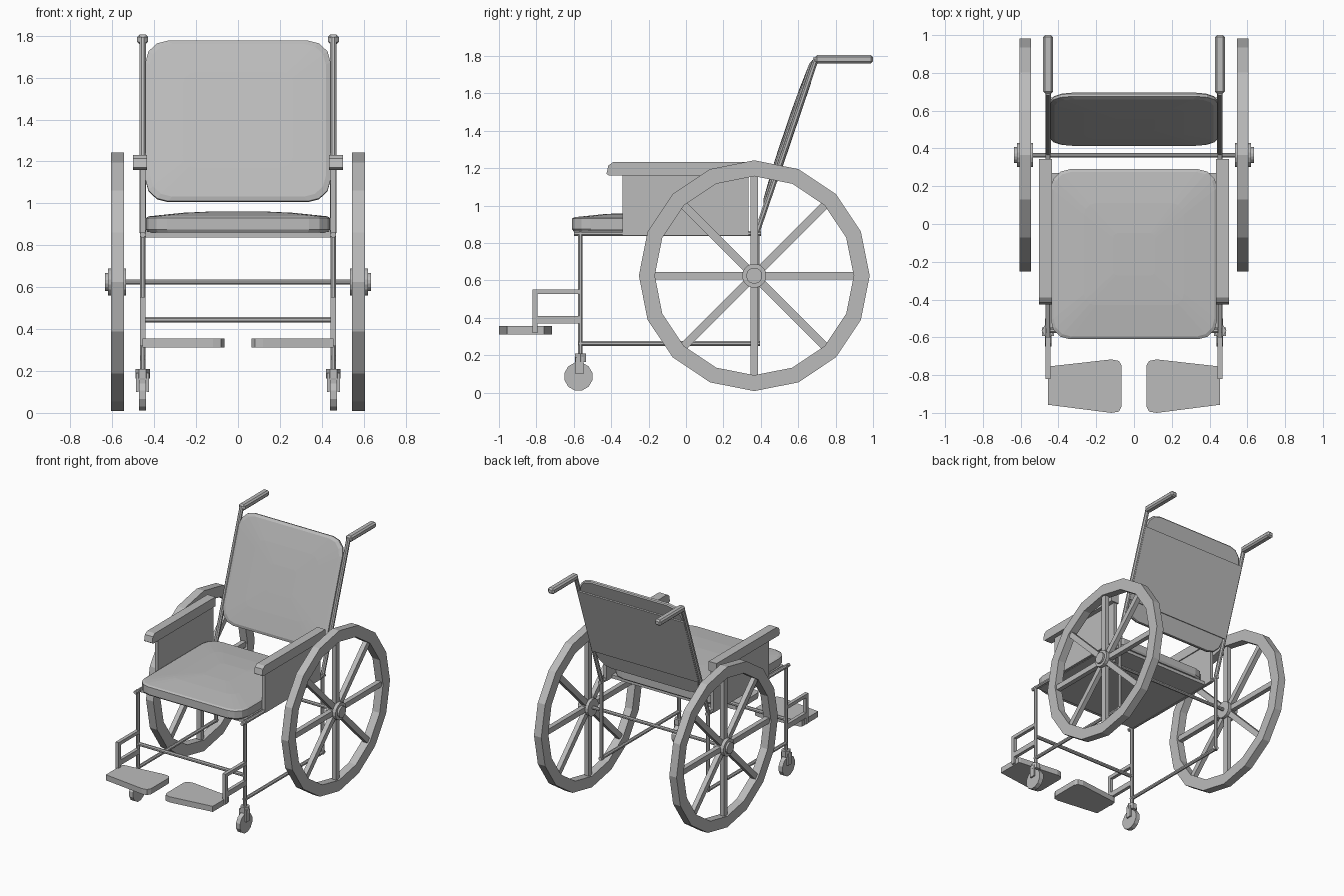
import bpy, bmesh, math
from mathutils import Vector, Matrix

if "Cube" in bpy.data.objects:
    bpy.data.objects.remove(bpy.data.objects["Cube"], do_unlink=True)

grey = bpy.data.materials.new("plain_grey")
grey.use_nodes = True
SHADE = (0.5, 0.5, 0.5, 1)
grey.diffuse_color = SHADE
grey.node_tree.nodes["Principled BSDF"].inputs["Base Color"].default_value = SHADE


def finish(bm, name):
    bmesh.ops.recalc_face_normals(bm, faces=bm.faces)
    mesh = bpy.data.meshes.new(name)
    bm.to_mesh(mesh)
    bm.free()
    mesh.materials.append(grey)
    ob = bpy.data.objects.new(name, mesh)
    bpy.context.scene.collection.objects.link(ob)
    return ob


def box(name, lo, hi, bevel=0):
    bm = bmesh.new()
    lo, hi = Vector(lo), Vector(hi)
    size = [abs(c) for c in hi - lo]
    bmesh.ops.create_cube(bm, size=1, matrix=Matrix.Translation((lo + hi) / 2) @ Matrix.Diagonal((*size, 1)))
    if bevel:
        bmesh.ops.bevel(bm, geom=bm.edges[:], offset=bevel, segments=1, affect='EDGES')
    return finish(bm, name)


def rod(name, a, b, r=0.014, sides=8):
    a, b = Vector(a), Vector(b)
    d = b - a
    turn = d.to_track_quat('Z', 'Y').to_matrix().to_4x4()
    spin = Matrix.Rotation(math.pi / sides, 4, 'Z')
    bm = bmesh.new()
    bmesh.ops.create_cone(bm, cap_ends=True, segments=sides, radius1=r, radius2=r, depth=d.length,
                          matrix=Matrix.Translation((a + b) / 2) @ turn @ spin)
    return finish(bm, name)


def loft(name, outline, layers, matrix=Matrix.Identity(4)):
    """Stack scaled copies of an outline; layers are (scale, height)."""
    bm = bmesh.new()
    rings = [[bm.verts.new(matrix @ Vector((x * s, y * s, h))) for x, y in outline] for s, h in layers]
    n = len(outline)
    for low, up in zip(rings, rings[1:]):
        for i in range(n):
            bm.faces.new((low[i], low[(i + 1) % n], up[(i + 1) % n], up[i]))
    bm.faces.new(rings[0][::-1])
    bm.faces.new(rings[-1])
    return finish(bm, name)


def rounded(w, h, r, steps=3):
    points = []
    for k, (sx, sy) in enumerate([(1, 1), (-1, 1), (-1, -1), (1, -1)]):
        for i in range(steps + 1):
            a = math.pi / 2 * (k + i / steps)
            points.append((sx * (w - r) + r * math.cos(a), sy * (h - r) + r * math.sin(a)))
    return points


# Seat cushion and its sling
loft("seat_cushion", rounded(0.44, 0.45, 0.1),
     [(0.98, 0.862), (1, 0.875), (1, 0.93), (0.97, 0.938), (0.6, 0.955), (0.25, 0.962)],
     Matrix.Translation((0, -0.16, 0)))
box("seat_sling", (-0.445, -0.55, 0.838), (0.445, 0.27, 0.865))

# Reclined backrest
BASE, TOP = Vector((0, 0.38, 0.86)), Vector((0, 0.692, 1.78))
tilt = math.atan2(TOP.y - BASE.y, TOP.z - BASE.z)
mid = BASE.lerp(TOP, 0.575)
recline = Matrix.Translation(mid) @ Matrix.Rotation(math.pi / 2 - tilt, 4, 'X')
loft("back_cushion", rounded(0.442, 0.405, 0.11),
     [(0.985, -0.008), (1, 0), (1, 0.015), (0.95, 0.024), (0.6, 0.031), (0.25, 0.034)], recline)
loft("back_sling", [(-0.45, -0.27), (0.45, -0.27), (0.45, 0.29), (-0.45, 0.29)],
     [(1, -0.018), (1, 0.0)], recline)

# Cross members
WY, WZ = 0.365, 0.625
rod("axle", (-0.62, WY, WZ), (0.62, WY, WZ), 0.013)
rod("front_crossbar", (-0.455, -0.565, 0.445), (0.455, -0.565, 0.445))


def wheel(s):
    # Rim with a square section
    bm = bmesh.new()
    n = 16
    rings = []
    for r, x in [(0.617, 0.545), (0.617, 0.607), (0.532, 0.607), (0.532, 0.545)]:
        rings.append([bm.verts.new((s * x, WY + r * math.cos(math.tau * i / n), WZ + r * math.sin(math.tau * i / n)))
                      for i in range(n)])
    for k in range(4):
        a, b = rings[k], rings[(k + 1) % 4]
        for i in range(n):
            j = (i + 1) % n
            bm.faces.new((a[i], a[j], b[j], b[i]))
    finish(bm, "wheel_rim")
    # Spokes run straight across the hub
    for k in range(4):
        bar = box("wheel_spokes", (-0.018, -0.535, -0.021), (0.018, 0.535, 0.021))
        bar.data.transform(Matrix.Translation((s * 0.576, WY, WZ)) @ Matrix.Rotation(k * math.pi / 4, 4, 'X'))
    rod("wheel_hub", (s * 0.535, WY, WZ), (s * 0.62, WY, WZ), 0.065, 16)
    rod("hub_cap", (s * 0.61, WY, WZ), (s * 0.635, WY, WZ), 0.043, 16)


for s in (-1, 1):
    X = s * 0.455
    wheel(s)

    # Side frame
    rod("front_upright", (X, -0.565, 0.17), (X, -0.565, 0.86))
    rod("rear_upright", (X, 0.38, 0.25), (X, 0.38, 0.87))
    rod("seat_rail", (X, -0.6, 0.85), (X, 0.4, 0.85))
    rod("lower_rail", (X, -0.575, 0.262), (X, 0.395, 0.262))
    rod("back_post", (X, BASE.y, BASE.z), (X, TOP.y + 0.005, TOP.z + 0.01), 0.016)
    box("push_handle", (X - 0.026, 0.69, 1.76), (X + 0.026, 1.0, 1.805), 0.011)

    # Armrest
    box("side_panel", (X - 0.013, -0.34, 0.84), (X + 0.013, 0.335, 1.17))
    pad = [(-0.41, 1.16), (0.345, 1.16), (0.345, 1.232), (-0.39, 1.232), (-0.415, 1.215), (-0.425, 1.17)]
    stand = Matrix.Translation((s * 0.468, 0, 0)) @ Matrix(((0, 0, 1, 0), (1, 0, 0, 0), (0, 1, 0, 0), (0, 0, 0, 1)))
    loft("armrest_pad", pad, [(1, -0.034), (1, 0.034)], stand)

    # Footrest hanger and plate
    box("hanger_post", (X - 0.013, -0.82, 0.32), (X + 0.013, -0.793, 0.552))
    box("hanger_upper_bar", (X - 0.013, -0.82, 0.526), (X + 0.013, -0.565, 0.552))
    box("hanger_lower_bar", (X - 0.013, -0.81, 0.37), (X + 0.013, -0.565, 0.41))
    plate = [(0.455, -0.76), (0.44, -0.753), (0.12, -0.717), (0.08, -0.725), (0.065, -0.75),
             (0.065, -0.965), (0.08, -0.993), (0.12, -1), (0.455, -0.957)]
    loft("foot_plate", [(s * x, y) for x, y in plate], [(1, 0.312), (1, 0.355)])

    # Caster
    rod("caster_wheel", (X - 0.017, -0.575, 0.086), (X + 0.017, -0.575, 0.086), 0.077, 12)
    for side in (-1, 1):
        xo = X + side * 0.025
        box("caster_fork_leg", (xo - 0.006, -0.592, 0.1), (xo + 0.006, -0.548, 0.19))
    rod("caster_fork_crown", (X, -0.565, 0.165), (X, -0.565, 0.21), 0.034, 6)
